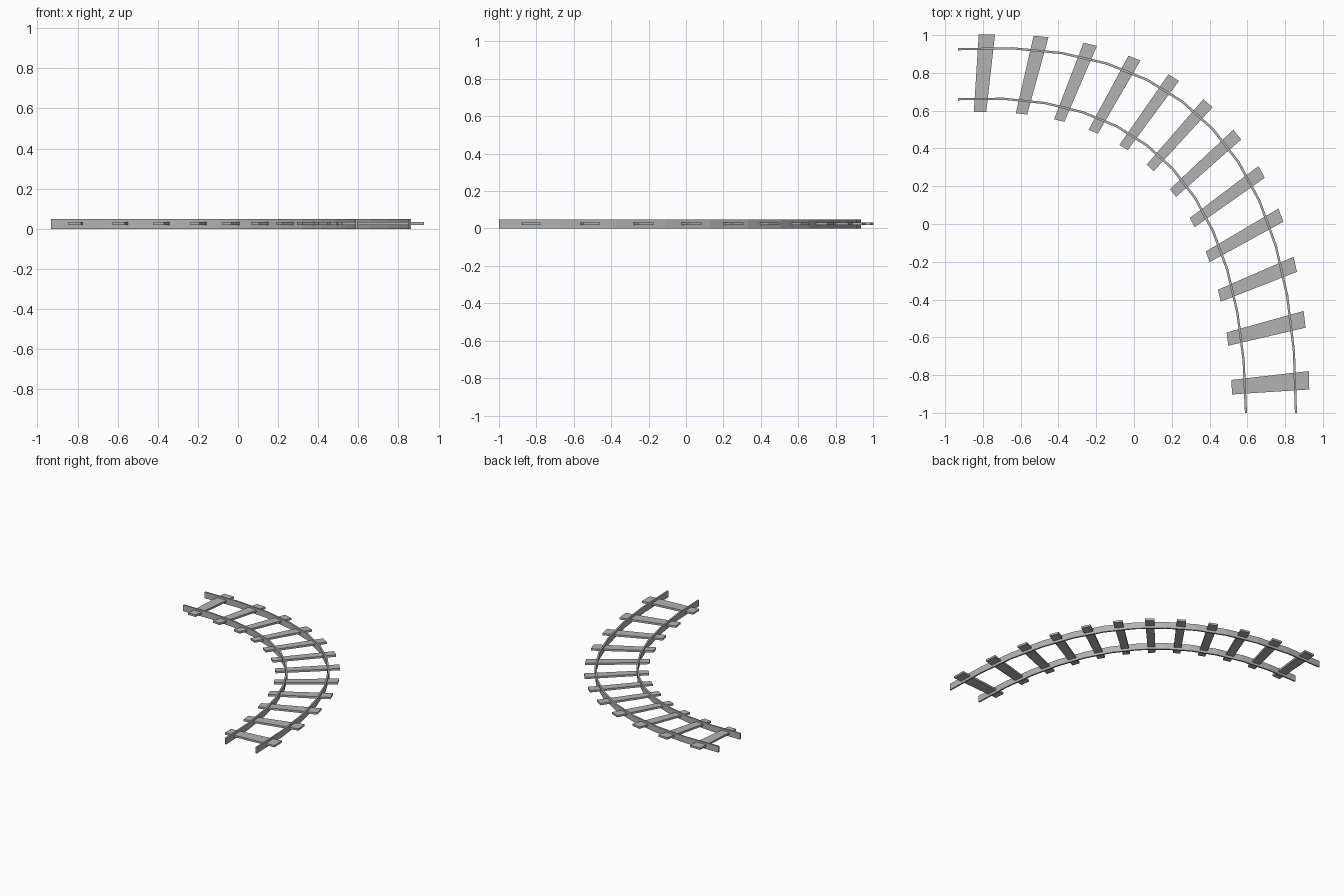
import bpy, bmesh
from mathutils import Vector

if "Cube" in bpy.data.objects:
    bpy.data.objects.remove(bpy.data.objects["Cube"], do_unlink=True)

SLEEPERS = 12
# Quadratic control points of the centre line, and of the vector across the track
CENTRE = [Vector((-0.932, 0.793)), Vector((0.725, 0.898)), Vector((0.725, -1.0))]
ACROSS = [Vector((0.0, 0.407)), Vector((0.444, 0.45)), Vector((0.407, 0.0))]

grey = bpy.data.materials.new("track_grey")
grey.use_nodes = True
colour = (0.45, 0.45, 0.45, 1)
grey.diffuse_color = colour
grey.node_tree.nodes["Principled BSDF"].inputs["Base Color"].default_value = colour


def bezier(p, t):
    return p[0] * (1 - t) ** 2 + p[1] * (2 * t * (1 - t)) + p[2] * t * t


def bent(t, s, z):
    """Point at t along the curve, s across it (-0.5 inner, 0.5 outer)."""
    p = bezier(CENTRE, t) + bezier(ACROSS, t) * s
    return (p.x, p.y, z)


def bent_bar(name, stations, s0, s1, z0, z1):
    """Box-section bar that follows the curve through the given stations."""
    bm = bmesh.new()
    rings = []
    for t in stations:
        section = [(s0, z0), (s1, z0), (s1, z1), (s0, z1)]
        rings.append([bm.verts.new(bent(t, s, z)) for s, z in section])
    for a, b in zip(rings, rings[1:]):
        for i in range(4):
            j = (i + 1) % 4
            bm.faces.new((a[i], a[j], b[j], b[i]))
    bm.faces.new(rings[0])
    bm.faces.new(rings[-1])
    bmesh.ops.recalc_face_normals(bm, faces=bm.faces)
    mesh = bpy.data.meshes.new(name)
    bm.to_mesh(mesh)
    bm.free()
    mesh.materials.append(grey)
    obj = bpy.data.objects.new(name, mesh)
    bpy.context.collection.objects.link(obj)


# Rails
steps = [k / SLEEPERS for k in range(SLEEPERS + 1)]
for name, s in (("inner_rail", -0.325), ("outer_rail", 0.325)):
    bent_bar(name, steps, s - 0.014, s + 0.014, 0.0, 0.048)

# Sleepers, wedge shaped by the bend
for k in range(SLEEPERS):
    t = (k + 0.5) / SLEEPERS
    bent_bar(f"sleeper_{k + 1}", [t - 0.012, t + 0.012], -0.5, 0.5, 0.018, 0.033)
